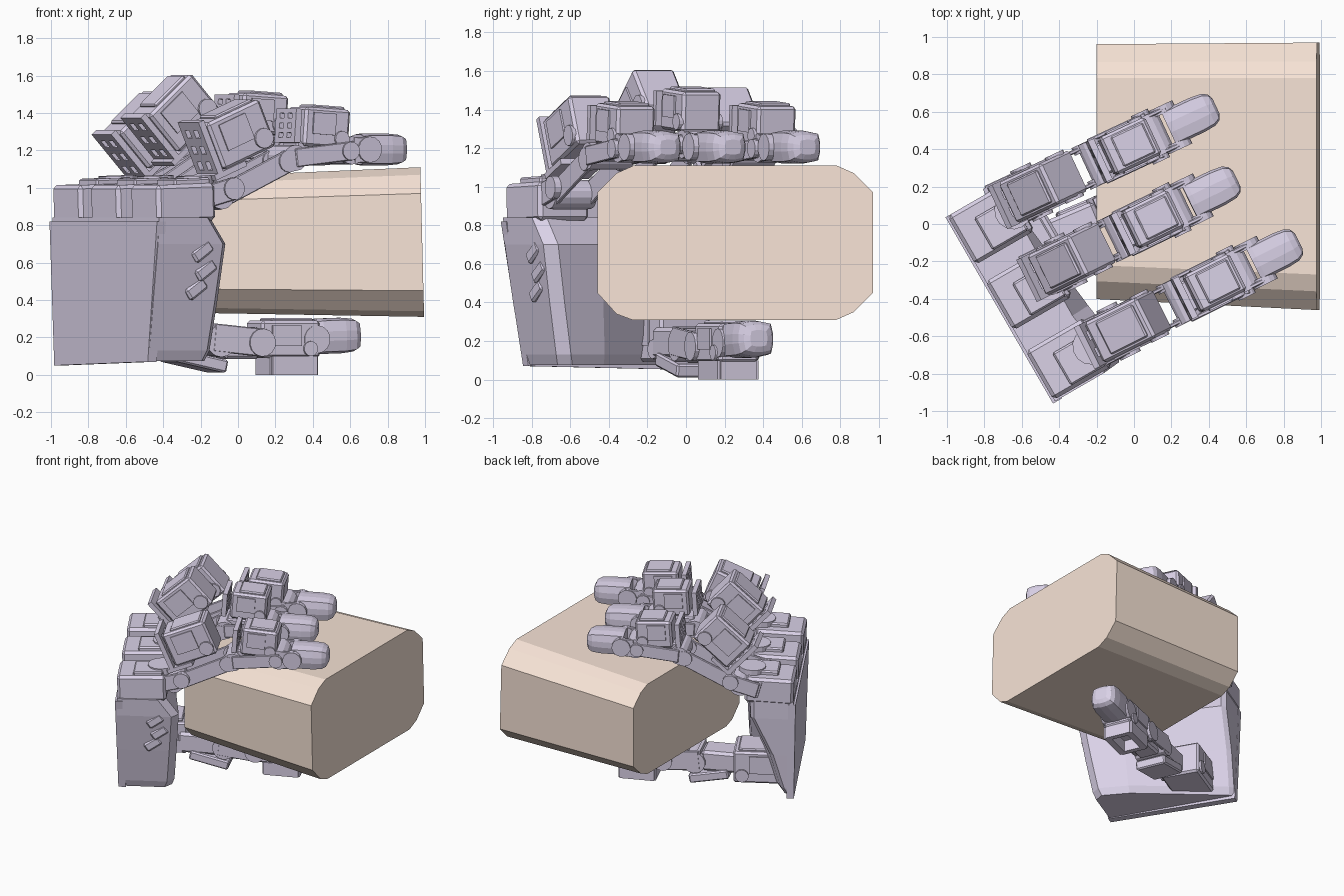
import bpy, bmesh
from math import radians, sin, cos, pi, atan2, degrees, hypot
from mathutils import Matrix

if "Cube" in bpy.data.objects:
    bpy.data.objects.remove(bpy.data.objects["Cube"])


def material(name, col):
    m = bpy.data.materials.new(name)
    m.diffuse_color = (*col, 1)
    m.use_nodes = True
    m.node_tree.nodes["Principled BSDF"].inputs["Base Color"].default_value = m.diffuse_color
    return m


LILAC = material("lilac_shell", (0.70, 0.64, 0.80))
TAN = material("tan_box", (0.93, 0.77, 0.67))
T = Matrix.Translation


def finish(name, bm, M, mat=LILAC):
    bmesh.ops.recalc_face_normals(bm, faces=bm.faces[:])
    me = bpy.data.meshes.new(name)
    bm.to_mesh(me)
    bm.free()
    me.materials.append(mat)
    ob = bpy.data.objects.new(name, me)
    ob.matrix_world = M
    bpy.context.collection.objects.link(ob)
    return ob


def pitch(M, c, deg=0):
    """Local frame at c with its nose raised by deg."""
    return M @ T(c) @ Matrix.Rotation(radians(-deg), 4, 'Y')


def box(name, M, c, size, chamfer=0.0):
    bm = bmesh.new()
    bmesh.ops.create_cube(bm, size=1)
    bmesh.ops.scale(bm, vec=size, verts=bm.verts)
    if chamfer:
        bmesh.ops.bevel(bm, geom=bm.edges[:], offset=chamfer, segments=1, affect='EDGES')
    return finish(name, bm, M @ T(c))


def disc(name, M, c, r, depth, axis='Y'):
    bm = bmesh.new()
    bmesh.ops.create_cone(bm, cap_ends=True, segments=14, radius1=r, radius2=r, depth=depth)
    R = Matrix.Rotation(pi / 2, 4, 'X') if axis == 'Y' else Matrix()
    return finish(name, bm, M @ T(c) @ R)


def loft(name, rings, M=Matrix(), mat=LILAC):
    bm = bmesh.new()
    vs = [[bm.verts.new(p) for p in r] for r in rings]
    n = len(rings[0])
    for a, b in zip(vs, vs[1:]):
        for i in range(n):
            bm.faces.new((a[i], a[(i + 1) % n], b[(i + 1) % n], b[i]))
    bm.faces.new(vs[0])
    bm.faces.new(vs[-1])
    return finish(name, bm, M, mat)


def servo(name, M, size):
    """Motor case with a lid, side covers and small horns."""
    l, w, h = size
    box(name + "_case", M, (0, 0, 0), size, 0.015)
    box(name + "_lid", M, (l * .05, 0, h * .5), (l * .7, w * .8, .03), 0.008)
    for s in (-1, 1):
        disc(name + "_horn", M, (l * .32, s * w * .5, -h * .25), min(l, h) * .2, .03)
        box(name + "_side_cover", M, (-l * .08, s * w * .5, h * .1), (l * .5, .02, h * .55))


def u_bracket(name, M, p, q, w, h, back=True):
    """Two rails and a cross plate between points p and q (along, height)."""
    L = hypot(q[0] - p[0], q[1] - p[1])
    F = pitch(M, ((p[0] + q[0]) / 2, 0, (p[1] + q[1]) / 2), degrees(atan2(q[1] - p[1], q[0] - p[0])))
    for s in (-1, 1):
        box(name + "_rail", F, (0, s * w / 2, 0), (L, .022, h), 0.005)
        disc(name + "_pivot", F, (L * .42, s * w / 2, 0), h * .5, .045)
    box(name + "_cross", F, ((-.5 if back else .5) * L, 0, 0), (.025, w, h))


def ladder(name, M, x, w, h):
    """Perforated plate across the back of a motor."""
    for s in (-1, 0, 1):
        box(name + "_upright", M, (x, s * w * .4, 0), (.035, w * .2, h))
    for k in range(4):
        box(name + "_rung", M, (x, 0, (k / 3 - .5) * h * .87), (.035, w, h * .14))


def tip(name, M, length, w, h):
    """Faceted rounded fingertip."""
    rings = []
    for t, k in ((0, .95), (.1, 1), (.6, 1), (.84, .93), (.95, .75), (1, .45)):
        ring = []
        for i in range(12):
            a = 2 * pi * (i + .5) / 12
            sy, sz = cos(a), sin(a)
            f = (abs(sy) ** 5 + abs(sz) ** 5) ** -.2
            ring.append((t * length, sy * f * w / 2 * k, sz * f * h / 2 * k))
        rings.append(ring)
    loft(name, rings, M)


# Held box: chamfered profile, slightly tapered along x
prof = [(-.46, .97), (-.36, 1.07), (-.27, 1.11), (.78, 1.11), (.87, 1.07), (.97, .97),
        (.97, .45), (.87, .35), (.78, .31), (-.28, .31), (-.36, .34), (-.46, .45)]
near = [(-.2, .28 + (y - .255) * .953, .695 + (z - .71) * .91) for y, z in prof]
far = [(.985 + (.71 - z) * .025, y, z) for y, z in prof]
loft("held_box", [near, far], mat=TAN)

# Palm: wedge body, back plate and side fittings
HAND = Matrix.Rotation(radians(30), 4, 'Z')
palm = []
for z, u0, u1, v0, u2, v1 in ((.075, -.83, -.45, -.48, -.77, .5), (.13, -.835, -.43, -.5, -.74, .51),
                              (.4, -.84, -.41, -.55, -.66, .52), (.7, -.84, -.39, -.6, -.52, .53),
                              (.84, -.84, -.49, -.61, -.52, .53)):
    palm.append([(u0, v0, z), (u1 - .05, v0, z), (u1, v0 + .06, z), (u1 - .04, (v0 + v1) / 2 - .22, z),
                 (u2, v1 - .03, z), (u2 - .03, v1, z), (u0, v1, z)])
loft("palm_body", palm, HAND)
loft("palm_back_plate", [[(u + du, v, z + (v - a) * dz) for u, v in ((-.855, a), (-.8, a), (-.8, b), (-.855, b))]
                         for z, a, b, du, dz in ((.07, -.49, .51, .015, -.02), (.82, -.615, .535, 0, 0))], HAND)
for z, u in ((.66, -.56), (.56, -.53), (.46, -.58)):
    box("palm_side_fitting", pitch(HAND, (u, -.58 + (.64 - z) * .15, z), 35), (0, 0, 0), (.13, .04, .07), .012)

# Fingers: base position, root position, yaw, joints, end, motor placement and tilt
fingers = {
    "front": (-.45, -.44, -3.5, (.16, .94), (.62, 1.16), (.97, 1.20), 1.32, (.3, 1.285, 23), 1.32),
    "middle": (-.02, .02, -4, (.1, .94), (.52, 1.2), (.84, 1.22), 1.2, (.22, 1.4, 42), 1.395),
    "rear": (.385, .44, -5, (.13, .94), (.6, 1.17), (.94, 1.20), 1.3, (.28, 1.31, 42), 1.32),
}
for key, (bv, v, yaw, p0, p1, p2, end, (ms, mz, mt), dz) in fingers.items():
    F = HAND @ T((-.6, v, 0)) @ Matrix.Rotation(radians(yaw), 4, 'Z')
    n = key + "_finger"
    # base motor on the palm
    B = pitch(HAND, (-.66, bv, .92), 2)
    box(n + "_base", B, (0, 0, 0), (.36, .3, .2), .02)
    box(n + "_base_lug", B, (.05, -.03, .1), (.22, .2, .06), .01)
    disc(n + "_base_pivot", B, (.14, 0, .08), .1, .12, 'Z')
    # knuckle link
    u_bracket(n + "_knuckle", F, (p0[0] - .12, .94), (p0[0] + .1, p0[1] + .06), .25, .12)
    u_bracket(n + "_lower_link", F, p0, p1, .2, .12)
    disc(n + "_knuckle_barrel", F, (p0[0] + .02, 0, p0[1] + .02), .075, .24)
    # proximal motor with perforated plate
    P = pitch(F, (ms, 0, mz), mt)
    servo(n + "_proximal_motor", P, (.34, .24, .27))
    ladder(n + "_perforated_plate", P, -.2, .25, .32)
    box(n + "_plate_foot", P, (-.14, 0, -.15), (.2, .25, .03))
    # middle joint
    disc(n + "_middle_barrel", F, (p1[0], 0, p1[1]), .07, .24)
    u_bracket(n + "_middle_link", F, p1, p2, .24, .1)
    D = pitch(F, ((p1[0] + p2[0]) / 2 + .02, 0, dz), -4)
    servo(n + "_distal_motor", D, (.27, .22, .21))
    ladder(n + "_distal_plate", D, -.18, .24, .18)
    box(n + "_link_core", F, ((p1[0] + p2[0]) / 2, 0, (p1[1] + p2[1]) / 2 + .01), (.3, .17, .12), .01)
    # fingertip
    disc(n + "_tip_barrel", F, (p2[0] - .01, 0, p2[1]), .075, .23)
    u_bracket(n + "_tip_fork", F, p2, (p2[0] + .1, 1.205), .21, .14, False)
    tip(n + "_tip", F @ T((p2[0] + .08, 0, 1.205)), end - p2[0] - .08, .2, .17)

# Thumb under the box
H = HAND @ T((-.37, .145, 0)) @ Matrix.Rotation(radians(-7), 4, 'Z')
servo("thumb_base_motor", HAND @ T((-.56, .22, .22)), (.36, .3, .25))
box("thumb_root", H, (.08, .0, .19), (.3, .2, .16), .02)
box("thumb_base_bracket", pitch(H, (.17, 0, .075), -12), (0, 0, 0), (.3, .24, .07), .01)
disc("thumb_knuckle_barrel", H, (.28, 0, .18), .085, .24)
u_bracket("thumb_lower_link", H, (.24, .2), (.54, .17), .22, .15)
box("thumb_link_core", H, (.42, 0, .17), (.2, .16, .17), .015)
servo("thumb_distal_motor", H @ T((.69, 0, .19)), (.34, .22, .2))
for s in (-1, 1):
    box("thumb_frame_rail", H, (.71, s * .09, .05), (.26, .05, .1))
    box("thumb_frame_end", H, (.71 + s * .12, 0, .05), (.04, .2, .1))
disc("thumb_tip_barrel", H, (.84, 0, .19), .075, .23)
tip("thumb_tip", pitch(H, (.86, 0, .205), 2), .26, .21, .19)
